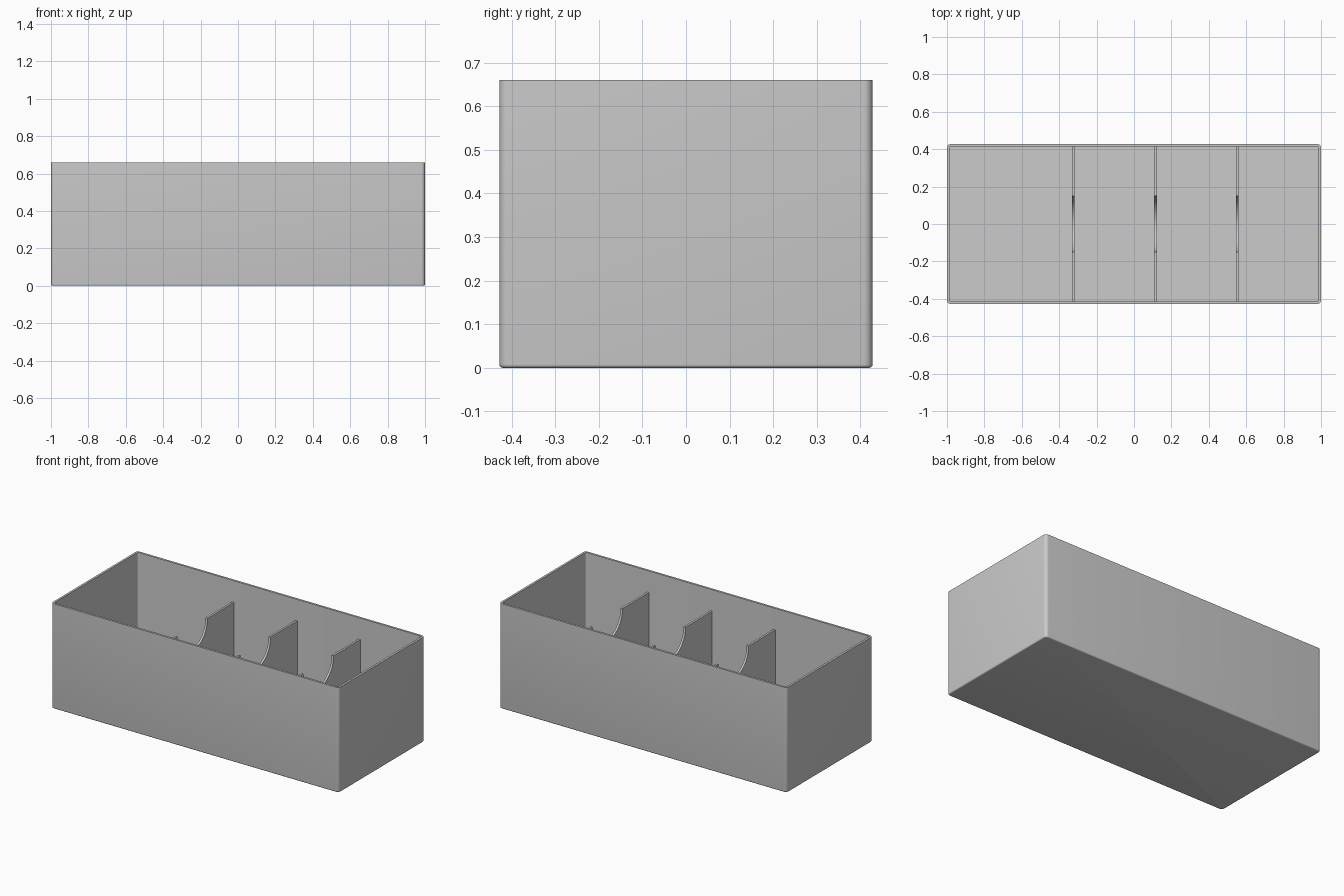
import bpy, bmesh, math

if "Cube" in bpy.data.objects:
    bpy.data.objects.remove(bpy.data.objects["Cube"])

L, W, H = 2.0, 0.856, 0.66      # outer size
T = 0.0135                      # wall, floor and divider thickness
DIV_H, SCOOP_R = 0.525, 0.15    # divider height and finger scoop radius

grey = bpy.data.materials.new("light grey")
grey.diffuse_color = (0.6, 0.6, 0.6, 1)
grey.use_nodes = True
grey.node_tree.nodes["Principled BSDF"].inputs["Base Color"].default_value = grey.diffuse_color


def finish(bm, name):
    bmesh.ops.recalc_face_normals(bm, faces=bm.faces)
    mesh = bpy.data.meshes.new(name)
    bm.to_mesh(mesh)
    bm.free()
    mesh.materials.append(grey)
    ob = bpy.data.objects.new(name, mesh)
    bpy.context.collection.objects.link(ob)
    bpy.ops.object.select_all(action='DESELECT')
    ob.select_set(True)
    bpy.context.view_layer.objects.active = ob
    bpy.ops.object.shade_smooth_by_angle(angle=math.radians(35))
    return ob


# Open tray with rounded vertical corners and a softened bottom edge
bm = bmesh.new()
bmesh.ops.create_cube(bm, size=1)
for v in bm.verts:
    v.co = (v.co.x * L, v.co.y * W, (v.co.z + 0.5) * H)
upright = [e for e in bm.edges if abs(e.verts[0].co.z - e.verts[1].co.z) > 0.1]
bmesh.ops.bevel(bm, geom=upright, offset=0.02, segments=6, profile=0.5, affect='EDGES')
base = [e for e in bm.edges if all(v.co.z < 1e-4 for v in e.verts)]
bmesh.ops.bevel(bm, geom=base, offset=0.008, segments=4, profile=0.5, affect='EDGES')

# Hollow the tray from its top face
bm.normal_update()
top = [f for f in bm.faces if f.normal.z > 0.9]
bmesh.ops.inset_region(bm, faces=top, thickness=T, use_even_offset=True)
hollow = bmesh.ops.extrude_face_region(bm, geom=top)
for v in [g for g in hollow['geom'] if isinstance(g, bmesh.types.BMVert)]:
    v.co.z = T
bmesh.ops.delete(bm, geom=[f for f in top if f.is_valid], context='FACES_ONLY')
finish(bm, "tray")

# Dividers with a half-round finger scoop in the top edge
half = W / 2 - T + 0.001
profile = [(-half, DIV_H), (-half, T - 0.001), (half, T - 0.001), (half, DIV_H)]
profile += [(SCOOP_R * math.cos(a), DIV_H - SCOOP_R * math.sin(a))
            for a in (math.pi * i / 32 for i in range(33))]
for n, x in enumerate((-0.324, 0.115, 0.553)):
    bm = bmesh.new()
    face = bm.faces.new([bm.verts.new((x - T / 2, y, z)) for y, z in profile])
    side = bmesh.ops.extrude_face_region(bm, geom=[face])
    bmesh.ops.translate(bm, vec=(T, 0, 0),
                        verts=[g for g in side['geom'] if isinstance(g, bmesh.types.BMVert)])
    finish(bm, f"divider_{n + 1}")
